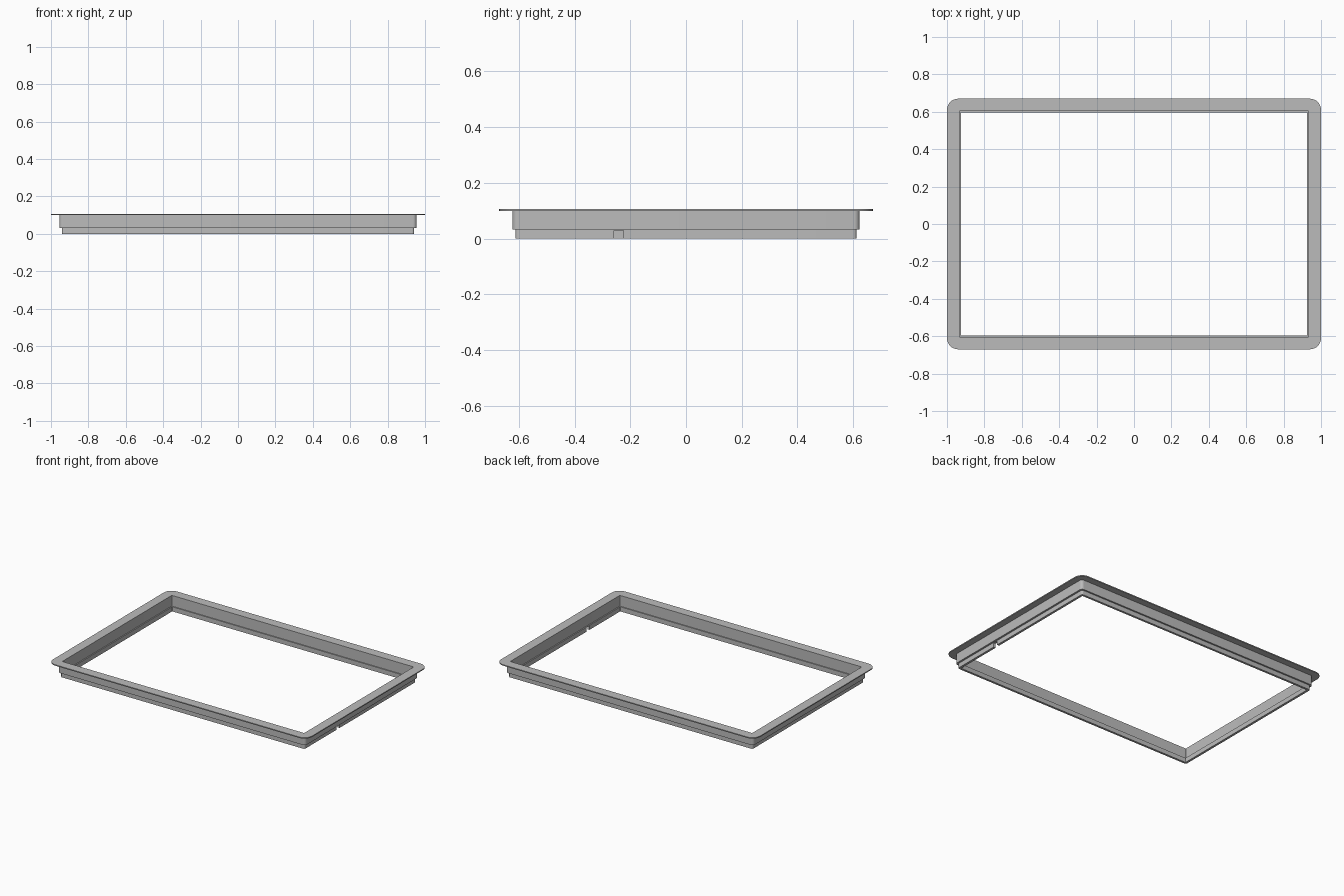
import bpy, bmesh
from math import cos, sin, pi

if "Cube" in bpy.data.objects:
    bpy.data.objects.remove(bpy.data.objects["Cube"])

grey = bpy.data.materials.new("light grey metal")
grey.use_nodes = True
grey.diffuse_color = (0.5, 0.5, 0.5, 1)
grey.node_tree.nodes["Principled BSDF"].inputs["Base Color"].default_value = (0.5, 0.5, 0.5, 1)

CORNER_STEPS = 8


def rounded_ring(bm, half_x, half_y, radius, z):
    """Ring of vertices around a rounded rectangle."""
    ring = []
    for corner, (sx, sy) in enumerate([(1, 1), (-1, 1), (-1, -1), (1, -1)]):
        for i in range(CORNER_STEPS + 1):
            a = (corner + i / CORNER_STEPS) * pi / 2
            ring.append(bm.verts.new((sx * (half_x - radius) + radius * cos(a),
                                      sy * (half_y - radius) + radius * sin(a), z)))
    return ring


# Stepped section of the frame: half x, half y, corner radius, height
section = [
    (0.934, 0.604, 0.002, 0.107),   # flange top, inner edge
    (1.0, 0.67, 0.06, 0.107),       # flange top, outer edge
    (1.0, 0.67, 0.06, 0.1),         # flange underside
    (0.955, 0.623, 0.02, 0.1),      # upper wall, outside
    (0.955, 0.623, 0.02, 0.032),    # outer step
    (0.942, 0.612, 0.012, 0.032),
    (0.942, 0.612, 0.012, 0.0),     # lower band, bottom
    (0.926, 0.597, 0.002, 0.0),
    (0.926, 0.597, 0.002, 0.032),   # inner ledge
    (0.934, 0.604, 0.002, 0.032),
]

bm = bmesh.new()
rings = [rounded_ring(bm, *row) for row in section]
for k, ring in enumerate(rings):
    following = rings[(k + 1) % len(rings)]
    for i in range(len(ring)):
        j = (i + 1) % len(ring)
        bm.faces.new((ring[i], following[i], following[j], ring[j]))
bmesh.ops.recalc_face_normals(bm, faces=bm.faces)
mesh = bpy.data.meshes.new("stepped_frame")
bm.to_mesh(mesh)
bm.free()
frame = bpy.data.objects.new("stepped_frame", mesh)
bpy.context.collection.objects.link(frame)
mesh.materials.append(grey)

# Drain notch through the lower band on the left side
bpy.ops.mesh.primitive_cube_add(size=1, location=(0.934, -0.242, 0.005))
cutter = bpy.context.object
cutter.name = "notch_cutter"
cutter.scale = (0.06, 0.034, 0.05)
cutter.hide_render = True
cutter.data.materials.append(grey)

notch = frame.modifiers.new("drain_notch", "BOOLEAN")
notch.operation = "DIFFERENCE"
notch.solver = "EXACT"
notch.object = cutter

# Bake the cut, drop the cutter and smooth the rounded corners
bpy.ops.object.select_all(action="DESELECT")
frame.select_set(True)
bpy.context.view_layer.objects.active = frame
bpy.ops.object.modifier_apply(modifier=notch.name)
bpy.data.objects.remove(cutter)
bpy.ops.object.shade_smooth_by_angle()
